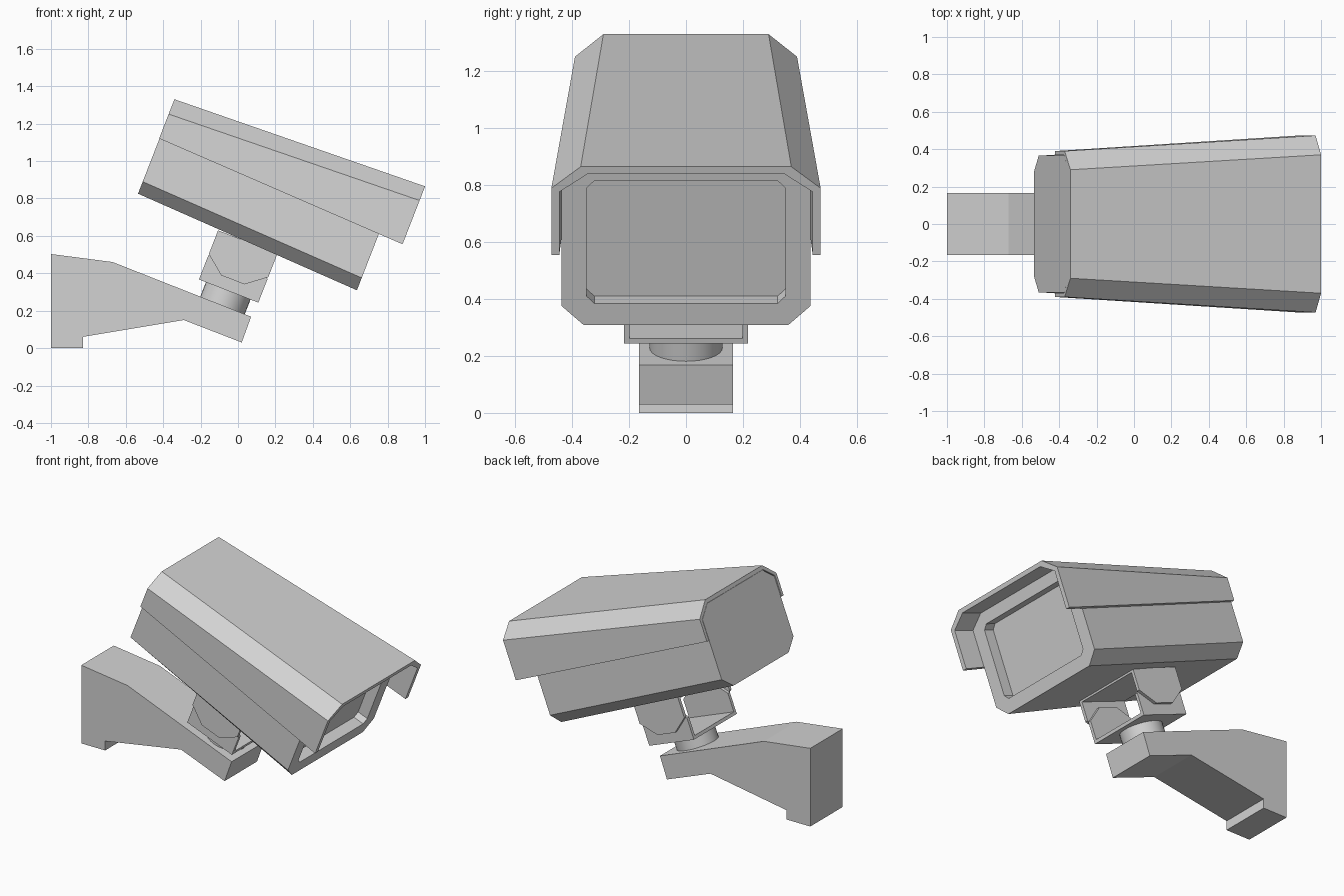
import bpy
import bmesh
from math import radians
from mathutils import Matrix, Vector

if "Cube" in bpy.data.objects:
    bpy.data.objects.remove(bpy.data.objects["Cube"])

grey = bpy.data.materials.new("light_grey")
grey.use_nodes = True
grey.diffuse_color = (0.65, 0.65, 0.65, 1)
grey.node_tree.nodes["Principled BSDF"].inputs["Base Color"].default_value = (0.65, 0.65, 0.65, 1)

TILT = radians(21.3)  # the camera and its joint pitch down towards +x


def finish(name, bm, tilt=TILT):
    bmesh.ops.recalc_face_normals(bm, faces=bm.faces)
    mesh = bpy.data.meshes.new(name)
    bm.to_mesh(mesh)
    bm.free()
    mesh.materials.append(grey)
    obj = bpy.data.objects.new(name, mesh)
    obj.rotation_euler.y = tilt
    bpy.context.collection.objects.link(obj)
    return obj


def loft(bm, rings):
    """Join rings of equal length with quads and cap both ends."""
    loops = [[bm.verts.new(p) for p in ring] for ring in rings]
    for a, b in zip(loops, loops[1:]):
        for i in range(len(a)):
            j = (i + 1) % len(a)
            bm.faces.new((a[i], a[j], b[j], b[i]))
    bm.faces.new(loops[0])
    bm.faces.new(loops[-1])


def prism(bm, profile, y0, y1):
    """Extrude an x-z profile across y."""
    loft(bm, [[(x, y, z) for x, z in profile] for y in (y0, y1)])


def mirrored(x, half):
    """Full y-z section at x from its +y half, listed bottom to top."""
    return [(x, y, z) for y, z in half] + [(x, -y, z) for y, z in reversed(half)]


# Housing: tapered octagonal box with a recessed window at the front
rear = [(0.28, 0.575), (0.365, 0.644), (0.365, 1.02), (0.28, 1.09)]
front = [(0.36, 0.519), (0.437, 0.59), (0.437, 1.07), (0.345, 1.135)]
window = [(0.322, 0.60), (0.35, 0.628), (0.35, 1.034), (0.322, 1.062)]
bm = bmesh.new()
loft(bm, [mirrored(-0.798, rear), mirrored(0.48, front),
          mirrored(0.48, window), mirrored(0.41, window)])
finish("housing", bm)

# Sunshield: thin folded sheet that overhangs the window
hood_rear = [(0.37, 0.891), (0.39, 0.891), (0.39, 1.031), (0.29, 1.116)]
hood_rear_in = [(0.283, 1.092), (0.37, 1.022)]
hood_front = [(0.445, 0.837), (0.473, 0.837), (0.473, 1.088), (0.37, 1.169)]
hood_front_in = [(0.345, 1.142), (0.445, 1.074)]


def shell(x, outer, inner):
    (a, *out) = outer
    top, side = inner
    half = out
    ring = [(x, y, z) for y, z in half] + [(x, -y, z) for y, z in reversed(half)]
    under = [a, side, top]
    return ring + [(x, -y, z) for y, z in under] + [(x, y, z) for y, z in reversed(under)]


bm = bmesh.new()
loft(bm, [shell(-0.8, hood_rear, hood_rear_in), shell(0.618, hood_front, hood_front_in)])
finish("sunshield", bm)


# Joint: two interlocking U brackets, the upper one inverted and wider
def bracket(name, base, shoulder, tip, half_width, wall):
    x0, x1 = -0.328, 0.013
    cheek = [(x0, base), (x0, shoulder), (-0.225, tip), (-0.092, tip), (x1, shoulder), (x1, base)]
    lip = base + (wall if tip > base else -wall)
    bm = bmesh.new()
    for s in (-1, 1):
        prism(bm, cheek, s * half_width, s * (half_width - wall))
    inner = half_width - wall
    prism(bm, [(x0, base), (x1, base), (x1, lip), (x0, lip)], -inner, inner)
    finish(name, bm)


bracket("lower_bracket", 0.266, 0.402, 0.485, 0.218, 0.02)
bracket("upper_bracket", 0.548, 0.412, 0.33, 0.24, 0.02)

# Swivel neck between bracket and arm
bm = bmesh.new()
bmesh.ops.create_cone(bm, cap_ends=True, segments=32, radius1=0.128, radius2=0.128, depth=0.1,
                      matrix=Matrix.Translation(Vector((-0.16, 0, 0.222))))
neck = finish("swivel_neck", bm)
bpy.context.view_layer.objects.active = neck
neck.select_set(True)
bpy.ops.object.shade_smooth_by_angle(angle=radians(35))

# Wall arm
arm = [(-1, 0), (-0.83, 0), (-0.83, 0.06), (-0.29, 0.15), (0.02, 0.03),
       (0.07, 0.168), (-0.67, 0.46), (-1, 0.503)]
bm = bmesh.new()
prism(bm, arm, -0.165, 0.165)
finish("wall_arm", bm, 0)
